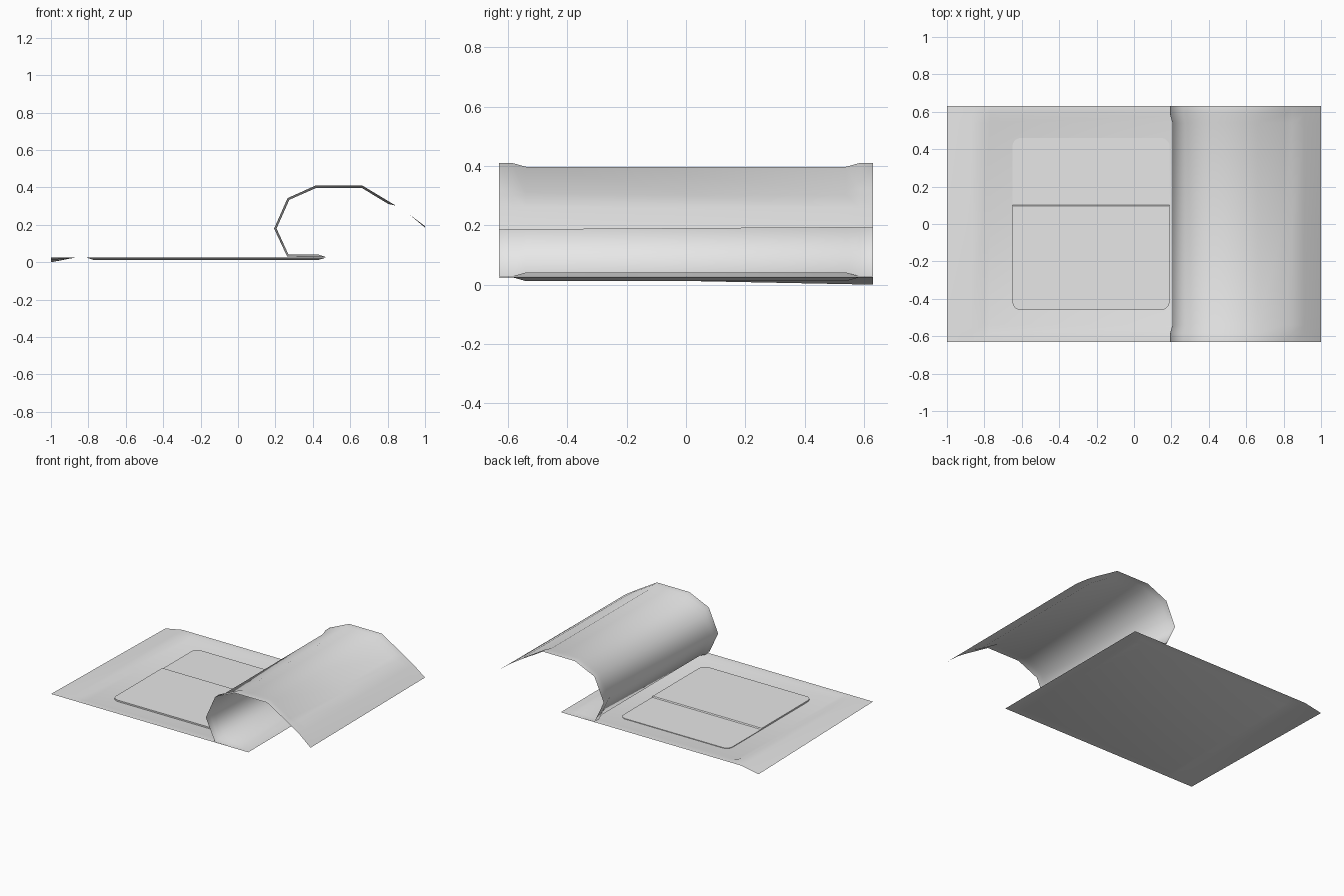
import bpy, bmesh, math
from mathutils import Vector

cube = bpy.data.objects.get("Cube")
if cube:
    bpy.data.objects.remove(cube, do_unlink=True)


def make_material(name, rgb):
    mat = bpy.data.materials.new(name)
    mat.use_nodes = True
    mat.diffuse_color = (*rgb, 1)
    mat.node_tree.nodes["Principled BSDF"].inputs["Base Color"].default_value = (*rgb, 1)
    return mat


PAPER = make_material("pale grey paper", (0.8, 0.8, 0.8))
HALF = 0.63    # half width of the wrapper
DEPTH = 0.013  # depth of the pressed pocket


def finish(bm, name, smooth):
    bmesh.ops.recalc_face_normals(bm, faces=bm.faces[:])
    mesh = bpy.data.meshes.new(name)
    bm.to_mesh(mesh)
    bm.free()
    obj = bpy.data.objects.new(name, mesh)
    bpy.context.collection.objects.link(obj)
    mesh.materials.append(PAPER)
    for poly in mesh.polygons:
        poly.use_smooth = smooth
    return obj


def sheet(name, path, first, last, corner_y, drop):
    """Sweep an (x, z) path across y; path points first..last form a pressed pocket."""
    pts = [Vector(p) for p in path]
    rows = (-HALF, -0.585, -0.54, 0, 0.54, 0.585, HALF)
    end = 0 if pts[0].x < 0 else len(pts) - 1
    bm = bmesh.new()
    grid = []
    for i, p in enumerate(pts):
        before = (p - pts[i - 1]).normalized() if i else Vector((0, 0))
        after = (pts[i + 1] - p).normalized() if i < len(pts) - 1 else Vector((0, 0))
        d = (before + after).normalized()
        normal = Vector((d.y, -d.x))
        line = []
        for y in rows:
            q = p.copy()
            if first <= i <= last and abs(y) < 0.55:
                q += normal * DEPTH
            if i == end:  # the free end leans down to one corner
                q.y -= drop * (0.5 + 0.5 * y / corner_y)
            line.append(bm.verts.new((q.x, y, q.y)))
        grid.append(line)
    for a, b in zip(grid, grid[1:]):
        for j in range(len(rows) - 1):
            bm.faces.new((a[j], a[j + 1], b[j + 1], b[j]))
    return finish(bm, name, True)


# Flat backing sheet with one drooping corner
sheet("backing_sheet",
      [(-1, 0.025), (-0.87, 0.025), (-0.81, 0.025), (-0.77, 0.025), (0.43, 0.025),
       (0.47, 0.025), (0.52, 0.025)], 3, 4, HALF, 0.025)

# Top sheet peeled back into a curl
sheet("peeled_cover",
      [(0.52, 0.028), (0.47, 0.028), (0.43, 0.028), (0.263, 0.03), (0.193, 0.18),
       (0.265, 0.343), (0.415, 0.41), (0.665, 0.41), (0.81, 0.323), (0.845, 0.302),
       (0.91, 0.26), (1, 0.193)], 2, 8, -HALF, 0.008)


def panel(name, y_outer, y_seam, bottom, top, ramp):
    """Thin panel with two rounded outer corners and a sloped seam edge."""
    left, right, radius, steps = -0.65, 0.19, 0.045, 5
    side = 1 if y_outer > 0 else -1
    outline = [(left, y_seam)]
    for cx, start in ((left + radius, math.pi), (right - radius, math.pi / 2)):
        for k in range(steps + 1):
            a = start - math.pi / 2 * k / steps
            outline.append((cx + radius * math.cos(a),
                            y_outer + side * radius * (math.sin(a) - 1)))
    outline.append((right, y_seam))
    bm = bmesh.new()
    low = [bm.verts.new((x, y, bottom)) for x, y in outline]
    high = [bm.verts.new((x, y - (ramp if y == y_seam else 0), top)) for x, y in outline]
    bm.faces.new(low)
    bm.faces.new(high)
    for i in range(len(outline)):
        j = (i + 1) % len(outline)
        bm.faces.new((low[i], low[j], high[j], high[i]))
    return finish(bm, name, False)


# Folded insert: the front flap overlaps the back one
panel("insert_back", 0.46, 0.09, 0.0125, 0.0165, 0)
panel("insert_front", -0.46, 0.106, 0.0125, 0.0225, 0.011)
